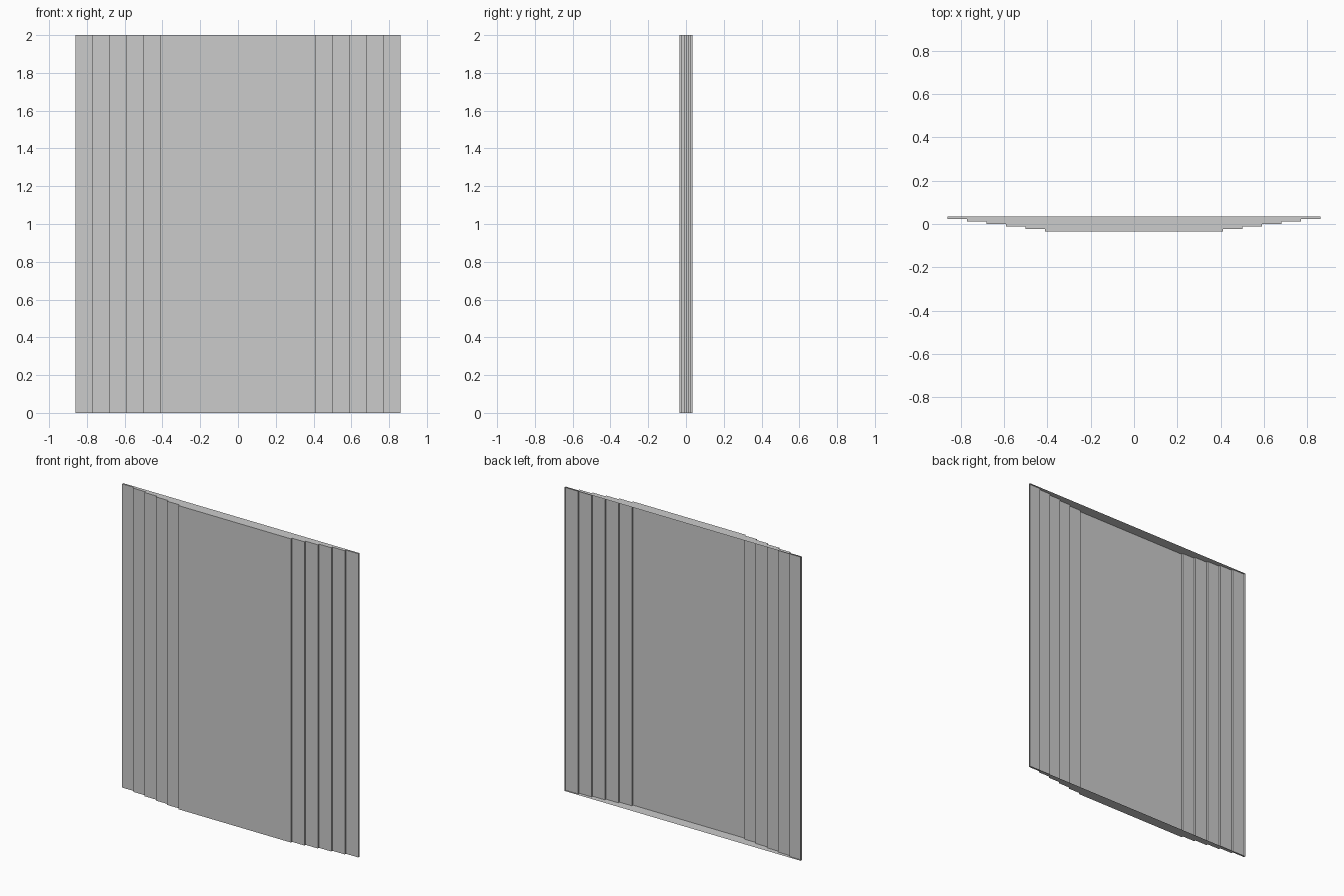
import bpy, bmesh

if "Cube" in bpy.data.objects:
    bpy.data.objects.remove(bpy.data.objects["Cube"])

# Stepped shell panel: narrow face at the front, open at the back
STEPS = 6
DEPTH = 0.07
HEIGHT = 2.0
OUTER, INNER = 0.86, 0.41

# Right half of the plan profile, from the back edge to the front face
half = []
for i in range(STEPS):
    x = OUTER + (INNER - OUTER) * i / (STEPS - 1)
    half.append((x, DEPTH / 2 - DEPTH * i / STEPS))
    half.append((x, DEPTH / 2 - DEPTH * (i + 1) / STEPS))

# Mirror to the left half: left back -> front -> right back
profile = [(-x, y) for x, y in half] + half[::-1]

bm = bmesh.new()
low = [bm.verts.new((x, y, 0)) for x, y in profile]
high = [bm.verts.new((x, y, HEIGHT)) for x, y in profile]

# Stepped front and side walls
for i in range(len(profile) - 1):
    bm.faces.new((low[i], low[i + 1], high[i + 1], high[i]))

# Top and bottom plates
bm.faces.new(high)
bm.faces.new(low[::-1])

mesh = bpy.data.meshes.new("stepped_panel")
bm.to_mesh(mesh)
bm.free()
panel = bpy.data.objects.new("stepped_panel", mesh)
bpy.context.collection.objects.link(panel)
